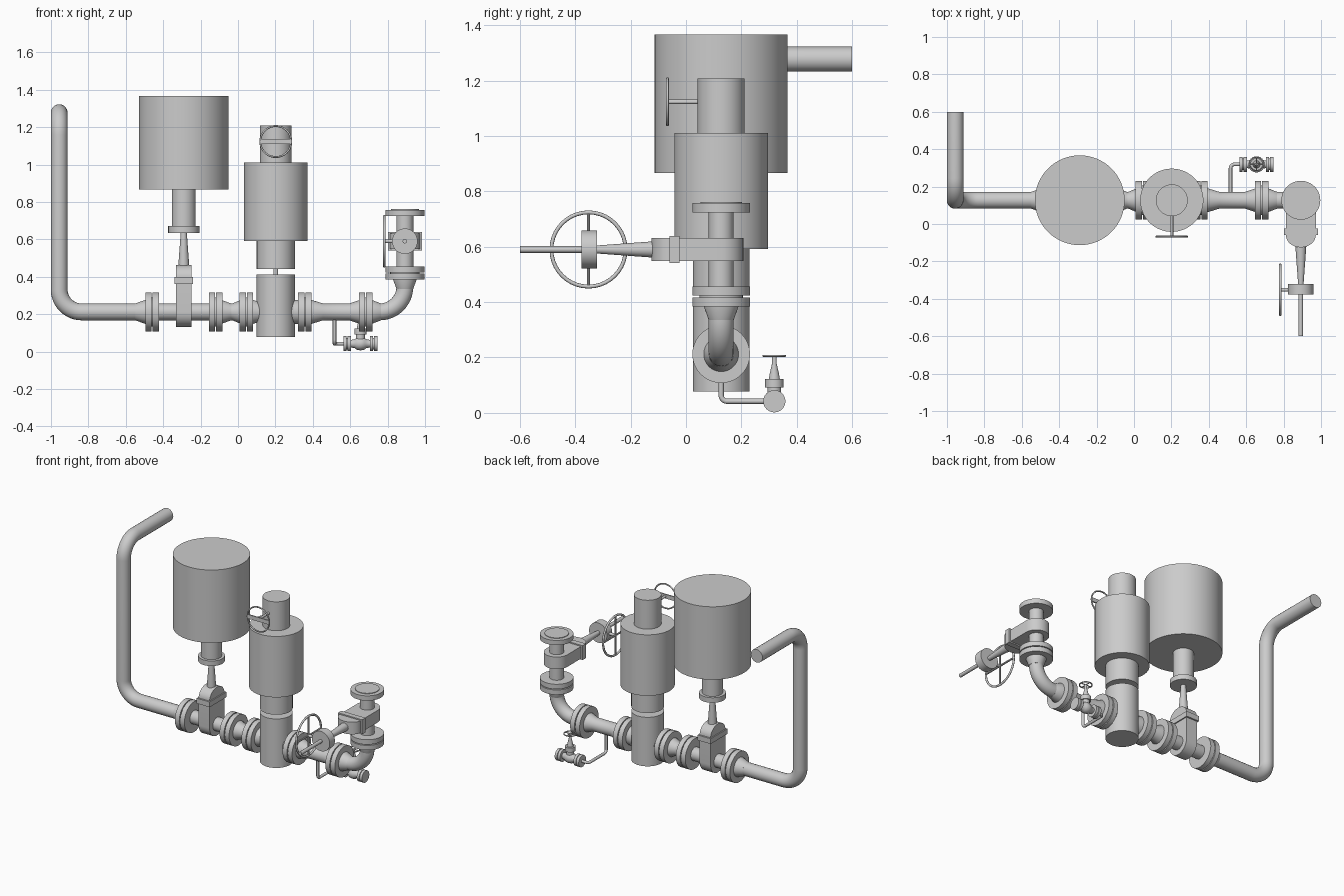
import bpy, bmesh, math
from mathutils import Vector, Matrix

if "Cube" in bpy.data.objects:
    bpy.data.objects.remove(bpy.data.objects["Cube"])

PY, PZ, R = 0.127, 0.212, 0.045      # main pipe axis and radius
FR = 0.104                           # flange radius
X, Y, Z = Vector((1, 0, 0)), Vector((0, 1, 0)), Vector((0, 0, 1))


def finish(bm, name, mat=None):
    bmesh.ops.recalc_face_normals(bm, faces=bm.faces)
    me = bpy.data.meshes.new(name)
    bm.to_mesh(me)
    bm.free()
    ob = bpy.data.objects.new(name, me)
    bpy.context.collection.objects.link(ob)
    if mat:
        ob.matrix_world = mat
    return ob


def smooth(ob, deg=30):
    bpy.ops.object.select_all(action='DESELECT')
    bpy.context.view_layer.objects.active = ob
    ob.select_set(True)
    bpy.ops.object.shade_smooth_by_angle(angle=math.radians(deg))
    return ob


def lathe(name, origin, axis, profile, n=48):
    """Closed solid of revolution: profile is (distance along axis, radius)."""
    bm = bmesh.new()
    rings = [[bm.verts.new((r * math.cos(2 * math.pi * i / n), r * math.sin(2 * math.pi * i / n), t))
              for i in range(n)] for t, r in profile]
    for a, b in zip(rings, rings[1:]):
        for i in range(n):
            j = (i + 1) % n
            bm.faces.new((a[i], a[j], b[j], b[i]))
    bm.faces.new(rings[0])
    bm.faces.new(rings[-1])
    m = Matrix.Translation(origin) @ Vector(axis).to_track_quat('Z', 'Y').to_matrix().to_4x4()
    return smooth(finish(bm, name, m))


def rod(name, a, b, r, n=16):
    d = Vector(b) - Vector(a)
    return lathe(name, a, d.normalized(), [(0, r), (d.length, r)], n)


def pipe(name, pts, r, bend):
    """Round pipe through pts with arc bends at the corners."""
    pts = [Vector(p) for p in pts]
    path = [pts[0]]
    for a, b, c in zip(pts, pts[1:], pts[2:]):
        u, v = (a - b).normalized(), (c - b).normalized()
        ctr = b + (u + v) * bend
        for i in range(13):
            t = math.pi / 2 * i / 12
            path.append(ctr - v * bend * math.cos(t) - u * bend * math.sin(t))
    path.append(pts[-1])
    cu = bpy.data.curves.new(name, 'CURVE')
    cu.dimensions = '3D'
    cu.bevel_depth, cu.bevel_resolution, cu.use_fill_caps = r, 8, True
    sp = cu.splines.new('POLY')
    sp.points.add(len(path) - 1)
    for p, co in zip(sp.points, path):
        p.co = (*co, 1)
    ob = bpy.data.objects.new(name, cu)
    bpy.context.collection.objects.link(ob)
    bpy.ops.object.select_all(action='DESELECT')
    bpy.context.view_layer.objects.active = ob
    ob.select_set(True)
    bpy.ops.object.convert(target='MESH')
    return smooth(bpy.context.object)


def plate(name, outline, thick, mat):
    """Outline in local (y, z), extruded along local x."""
    bm = bmesh.new()
    f = bm.faces.new([bm.verts.new((-thick / 2, y, z)) for y, z in outline])
    ext = bmesh.ops.extrude_face_region(bm, geom=[f])
    bmesh.ops.translate(bm, vec=(thick, 0, 0),
                        verts=[v for v in ext['geom'] if isinstance(v, bmesh.types.BMVert)])
    return smooth(finish(bm, name, mat))


def wheel(name, c, axis, r, minor, spokes):
    c = Vector(c)
    bpy.ops.mesh.primitive_torus_add(major_radius=r, minor_radius=minor, major_segments=40,
                                     minor_segments=10, location=c,
                                     rotation=axis.to_track_quat('Z', 'Y').to_euler())
    bpy.context.object.name = name
    smooth(bpy.context.object, 60)
    for i, d in enumerate(spokes):
        rod(f"{name}_spoke_{i}", c - d * r, c + d * r, minor * 0.9, 10)


def flange_pair(name, origin, axis, r=FR, t=0.033, gap=0.006):
    """Two bolted flanges with a recessed gasket between, centred on origin."""
    h = gap / 2
    lathe(name, origin, axis, [(-h - t, r), (-h, r), (-h, r * .75), (h, r * .75), (h, r), (h + t, r)])


def gate_valve(name, mat):
    """Local x = flow axis, z = stem axis."""
    w = 0.08
    arc = [math.pi * i / 20 for i in range(21)]
    plate(name + "_body", [(-w * math.cos(a), -w * math.sin(a)) for a in arc] + [(w, .15), (-w, .15)], .083, mat)
    plate(name + "_bonnet_flange", [(-.091, .15), (.091, .15), (.091, .186), (-.091, .186)], .099, mat)
    plate(name + "_bonnet", [(w * math.cos(a), .186 + .066 * math.sin(a)) for a in arc], .083, mat)
    lathe(name + "_yoke", mat.translation, mat.to_3x3() @ Z, [(.2, .029), (.25, .029), (.455, .014)], 24)


# Inlet pipe and outlet elbow
EX = 0.892
pipe("inlet_pipe", [(-.956, .6, 1.277), (-.956, PY, 1.277), (-.956, PY, PZ), (-.48, PY, PZ)], R, .12)
pipe("outlet_elbow", [(.7, PY, PZ), (EX, PY, PZ), (EX, PY, .40)], R, .135)

# Straight run along x, with tapered weld necks at the flanges
N = 0.064
lathe("main_run", (0, PY, PZ), X, [
    (-.55, R), (-.495, N), (-.43, N), (-.43, R), (-.15, R), (-.13, N), (-.088, N), (-.038, R),
    (-.03, R), (.015, N), (.08, N), (.12, .052), (.28, .052), (.3, N), (.393, N), (.455, R),
    (.595, R), (.652, N), (.715, N), (.765, R)])
for i, x in enumerate((-.459, -.12, .045, .358, .682)):
    flange_pair(f"flange_pair_{i}", (x, PY, PZ), X)

# Outlet riser with flanges
lathe("riser", (EX, PY, 0), Z, [(.335, R), (.388, N), (.44, N), (.44, R), (.74, R)])
flange_pair("riser_flange_pair", (EX, PY, .42), Z)
lathe("outlet_flange", (EX, PY, 0), Z, [(.724, FR), (.757, FR), (.757, .075), (.761, .075)])

# Actuated gate valve
AX = -0.29
gate_valve("inlet_valve", Matrix.Translation((AX, PY, PZ)))
lathe("inlet_actuator", (AX, PY, 0), Z, [(.635, .083), (.67, .083), (.67, .064), (.867, .064),
                                         (.867, .24), (1.367, .24)], 64)

# Manual gate valve on the riser, stem towards the front
VZ = 0.59
gate_valve("outlet_valve", Matrix(((0, -1, 0, EX), (0, 0, -1, PY), (1, 0, 0, VZ), (0, 0, 0, 1))))
lathe("outlet_gearbox", (EX, -.321, VZ), -Y, [(0, .068), (.056, .068)])
rod("outlet_stem", (EX, -.37, VZ), (EX, -.6, VZ), .012)
rod("outlet_wheel_shaft", (.78, -.352, VZ), (.86, -.352, VZ), .01)
wheel("outlet_wheel", (.782, -.352, VZ), X, .134, .007, (Y, Z))

# Control valve with its tall actuator
CX = 0.202
lathe("control_body", (CX, PY, 0), Z, [(.077, .102), (.413, .102)])
rod("control_stem", (CX, PY, .4), (CX, PY, .46), .013)
lathe("control_actuator", (CX, PY, 0), Z, [(.442, .102), (.592, .102), (.592, .169), (1.01, .169),
                                           (1.01, .085), (1.208, .085)], 64)
rod("control_wheel_shaft", (CX, -.067, 1.123), (CX, .1, 1.123), .008)
wheel("control_wheel", (CX, -.067, 1.123), Y, .083, .005, ())
bar = Matrix.Translation((CX, -.067, 1.123))
plate("control_wheel_bar", [(-.004, -.014), (.004, -.014), (.004, .014), (-.004, .014)], .166, bar)

# Drain line and small globe valve
DX, DY, DZ = 0.655, 0.319, 0.042
pipe("drain_pipe", [(.516, PY, .19), (.516, PY, DZ), (.516, DY, DZ), (.58, DY, DZ)], .0095, .022)
lathe("drain_valve_body", (DX, DY, DZ), X, [
    (-.075, .02), (-.05, .02), (-.03, .024), (-.02, .032), (0, .036), (.02, .032), (.03, .024), (.05, .02), (.075, .02)], 32)
for side, x in (("left", .583), ("right", .725)):
    flange_pair(f"drain_flange_{side}", (x, DY, DZ), X, .04, .018, .004)
lathe("drain_bonnet", (DX, DY, 0), Z, [
    (.05, .024), (.092, .024), (.092, .033), (.122, .033), (.122, .02), (.14, .017), (.18, .008), (.209, .008)], 32)
wheel("drain_wheel", (DX, DY, .206), Z, .039, .004, (X, Y))
